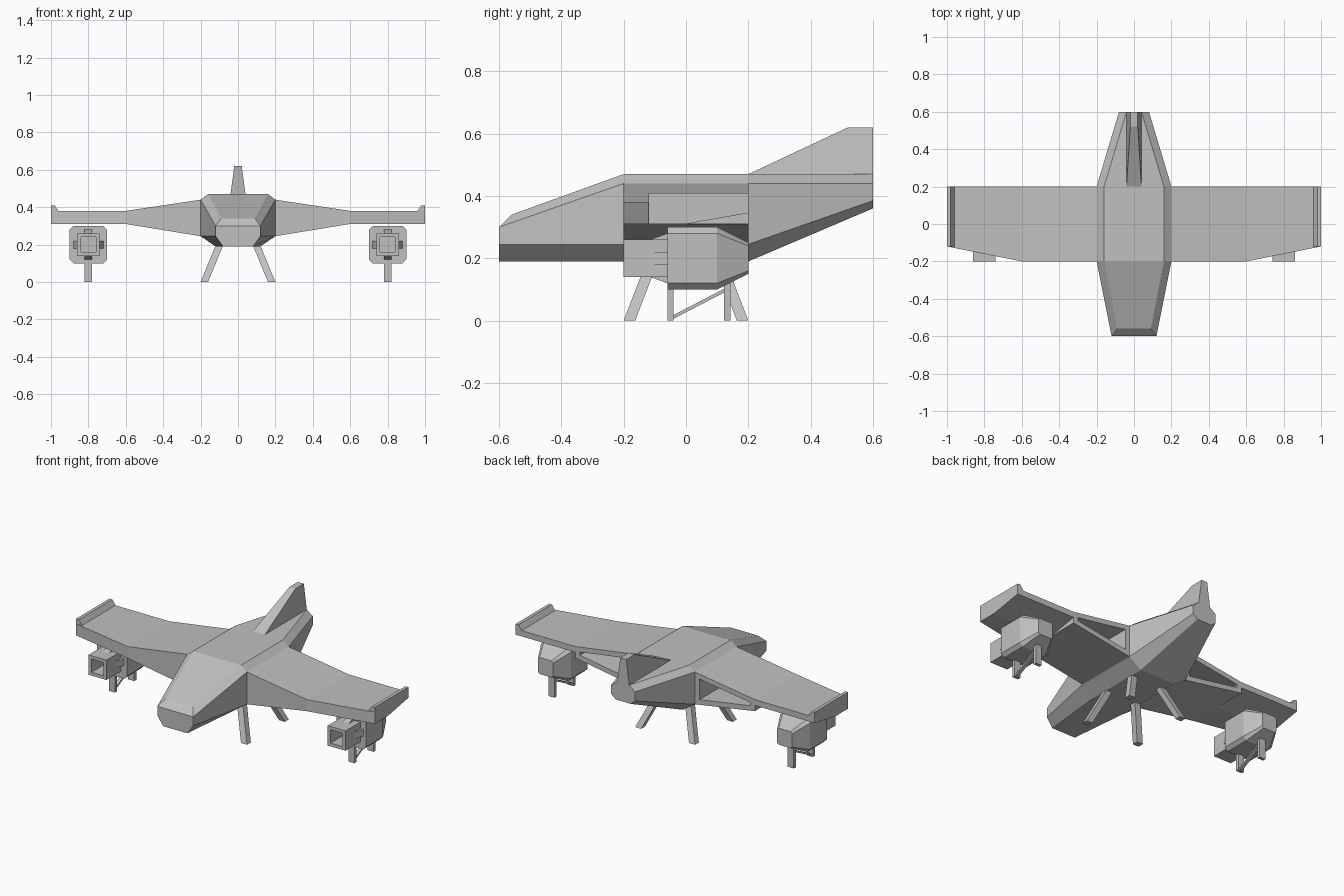
import bpy, bmesh
from mathutils import Vector

cube = bpy.data.objects.get("Cube")
if cube:
    bpy.data.objects.remove(cube, do_unlink=True)

grey = bpy.data.materials.new("hull_grey")
grey.use_nodes = True
grey.diffuse_color = (0.53, 0.53, 0.53, 1)
grey.node_tree.nodes["Principled BSDF"].inputs["Base Color"].default_value = (0.53, 0.53, 0.53, 1)


def loft(name, rings, pocket=None, mirror=""):
    """Skin matching rings of points, cap the ends; pocket = (cap index, rim, depth)."""
    bm = bmesh.new()
    loops = [[bm.verts.new(p) for p in ring] for ring in rings]
    n = len(rings[0])
    for a, b in zip(loops, loops[1:]):
        for i in range(n):
            j = (i + 1) % n
            bm.faces.new((a[i], a[j], b[j], b[i]))
    caps = [bm.faces.new(loops[0][::-1]), bm.faces.new(loops[-1])]
    bmesh.ops.recalc_face_normals(bm, faces=bm.faces)
    if pocket:
        cap, rim, depth = caps[pocket[0]], pocket[1], pocket[2]
        bmesh.ops.inset_region(bm, faces=[cap], thickness=rim, use_even_offset=True)
        push = -depth * cap.normal.copy()
        floor = bmesh.ops.extrude_face_region(bm, geom=[cap])["geom"]
        bmesh.ops.translate(bm, vec=push, verts=[v for v in floor if isinstance(v, bmesh.types.BMVert)])
        if cap.is_valid:
            bm.faces.remove(cap)
    bmesh.ops.remove_doubles(bm, verts=bm.verts, dist=0.0001)
    bmesh.ops.recalc_face_normals(bm, faces=bm.faces)
    mesh = bpy.data.meshes.new(name)
    bm.to_mesh(mesh)
    bm.free()
    mesh.materials.append(grey)
    obj = bpy.data.objects.new(name, mesh)
    bpy.context.collection.objects.link(obj)
    if mirror:
        mod = obj.modifiers.new("Mirror", "MIRROR")
        mod.use_axis = ("X" in mirror, "Y" in mirror, False)
        mod.use_mirror_merge = False
    return obj


def along_y(profile, y):
    return [(x, y, z) for x, z in profile]


def rect(x, z, hx, hz):
    return [(x - hx, z - hz), (x + hx, z - hz), (x + hx, z + hz), (x - hx, z + hz)]


def box(name, x, y0, y1, z0, z1, hx, **kw):
    prof = rect(x, (z0 + z1) / 2, hx, (z1 - z0) / 2)
    return loft(name, [along_y(prof, y0), along_y(prof, y1)], **kw)


def hull(y, half, z, top_y=None):
    """Eight-sided hull section; half and z run from the bottom to the top."""
    right = [(half[i], top_y if top_y and i == 3 else y, z[i]) for i in range(4)]
    return right + [(-px, py, pz) for px, py, pz in reversed(right)]


# Fuselage: chamfered nose, straight middle, rising tail
mid_half, mid_z = (0.12, 0.2, 0.2, 0.16), (0.19, 0.245, 0.44, 0.47)
loft("fuselage", [
    hull(-0.6, (0.08, 0.12, 0.12, 0.12), (0.19, 0.245, 0.3, 0.3)),
    hull(-0.6, (0.08, 0.12, 0.12, 0.09), (0.19, 0.245, 0.3, 0.34), top_y=-0.56),
    hull(-0.2, mid_half, mid_z),
    hull(0.2, mid_half, mid_z),
    hull(0.6, (0.05, 0.08, 0.08, 0.04), (0.36, 0.385, 0.44, 0.47)),
])

# Tail fin
loft("tail_fin", [
    [(-0.04, 0.2, 0.47), (0.04, 0.2, 0.47), (0.04, 0.6, 0.47), (-0.04, 0.6, 0.47)],
    [(-0.02, 0.52, 0.62), (0.02, 0.52, 0.62), (0.02, 0.6, 0.62), (-0.02, 0.6, 0.62)],
])

# Inner wings with a pocket in the trailing face
root = [(0.2, 0.245), (0.6, 0.31), (0.6, 0.38), (0.2, 0.44)]
loft("inner_wing", [along_y(root, -0.2), along_y(root, 0.2)], pocket=(1, 0.03, 0.2), mirror="X")


# Outer wings with a thinned trailing edge
def wing_section(x, lead):
    return [(x, lead, 0.31), (x, 0, 0.31), (x, 0.2, 0.345), (x, 0.2, 0.38), (x, lead, 0.38)]


loft("outer_wing", [wing_section(0.6, -0.2), wing_section(1, -0.12)], mirror="X")

# Winglets
tip = [(0.96, 0.38), (1, 0.38), (1, 0.41), (0.98, 0.41)]
loft("winglet", [along_y(tip, -0.12), along_y(tip, 0.2)], mirror="X")

# Engine pods
PX, PZ = 0.8, 0.2


def pod_section(y, s):
    a, b = 0.1 * s, 0.08 * s
    pts = [(a, -b), (a, b), (b, a), (-b, a), (-a, b), (-a, -b), (-b, -a), (b, -a)]
    return [(PX + dx, y, PZ + dz) for dx, dz in pts]


loft("engine_pod", [pod_section(-0.06, 1), pod_section(0.1, 1), pod_section(0.2, 0.5)], mirror="X")
box("engine_intake", PX, -0.2, -0.06, 0.14, 0.26, 0.06, pocket=(0, 0.02, 0.12), mirror="X")

# Ramp wedges on the four sides of each intake
for label, d in {"top": (0, 1), "bottom": (0, -1), "outer": (1, 0), "inner": (-1, 0)}.items():
    out, side = Vector((d[0], 0, d[1])), Vector((d[1], 0, -d[0])) * 0.02
    base = Vector((PX, 0, PZ)) + out * 0.06
    wedge = [base + Vector((0, -0.115, 0)), base + Vector((0, -0.06, 0)),
             base + out * 0.02 + Vector((0, -0.06, 0))]
    loft("intake_ramp_" + label, [[p - side for p in wedge], [p + side for p in wedge]], mirror="X")

# Pod stands with a diagonal brace
box("pod_front_post", PX, -0.06, -0.04, 0, 0.11, 0.02, mirror="X")
box("pod_rear_post", PX, 0.122, 0.142, 0, 0.13, 0.02, mirror="X")
brace = [(-0.04, 0.006), (0.122, 0.09), (0.122, 0.102), (-0.04, 0.018)]
loft("pod_brace", [[(x, y, z) for y, z in brace] for x in (PX - 0.01, PX + 0.01)], mirror="X")


# Four splayed landing legs
def leg_ring(x, y, z):
    return [(x, y, z), (x - 0.04, y, z), (x - 0.04, y - 0.037, z), (x, y - 0.037, z)]


loft("landing_leg", [leg_ring(0.2, 0.2, 0), leg_ring(0.12, 0.125, 0.195)], mirror="XY")
